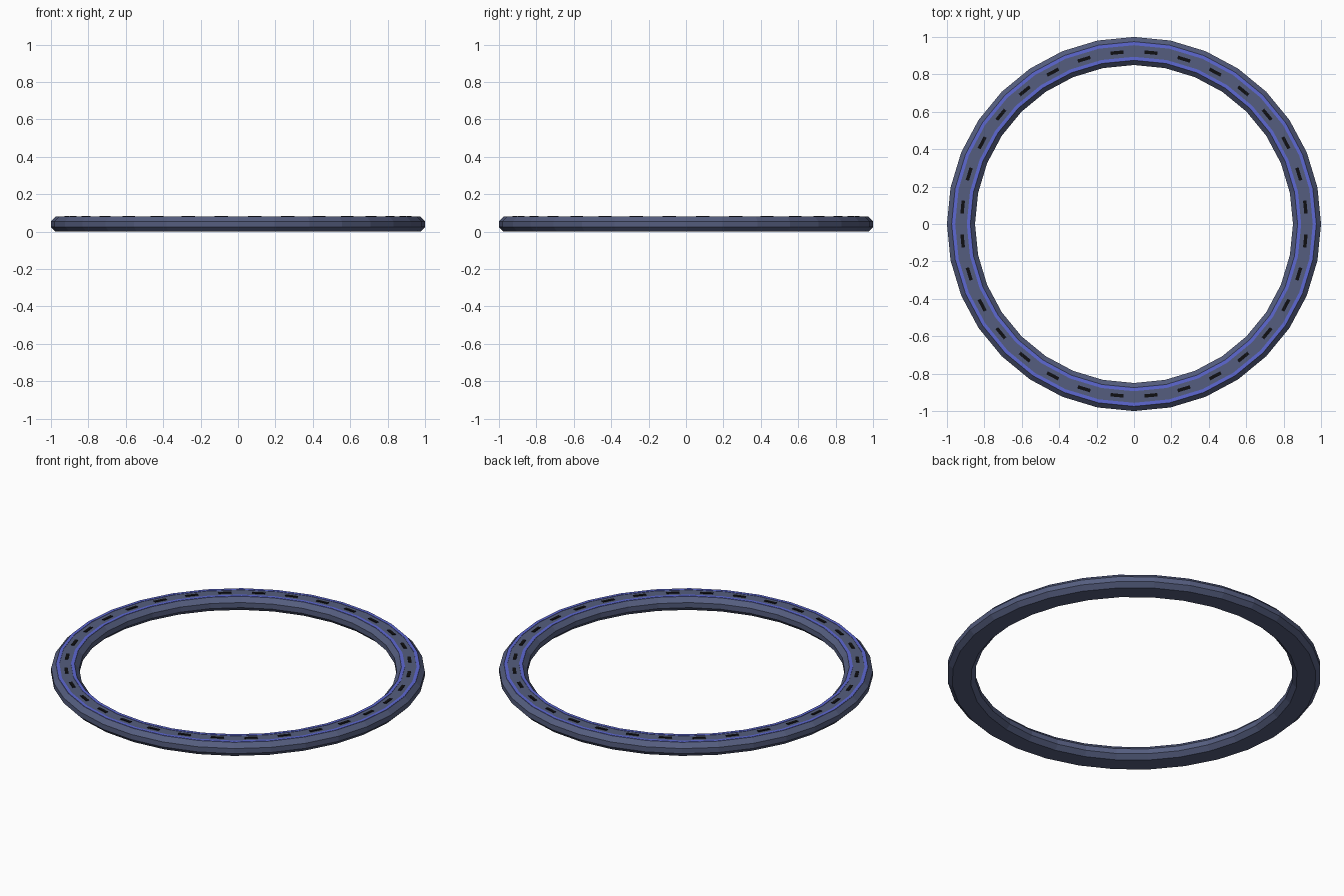
import bpy, bmesh
from math import sin, cos, pi
from mathutils import Matrix

if "Cube" in bpy.data.objects:
    bpy.data.objects.remove(bpy.data.objects["Cube"])

N = 32          # sides around the ring
R = 0.925       # centre line radius


def material(name, rgb):
    m = bpy.data.materials.new(name)
    m.diffuse_color = (*rgb, 1)
    m.use_nodes = True
    m.node_tree.nodes["Principled BSDF"].inputs["Base Color"].default_value = m.diffuse_color
    return m


def finish(name, bm, mat):
    bmesh.ops.recalc_face_normals(bm, faces=bm.faces)
    me = bpy.data.meshes.new(name)
    bm.to_mesh(me)
    bm.free()
    me.materials.append(mat)
    ob = bpy.data.objects.new(name, me)
    bpy.context.collection.objects.link(ob)
    return ob


def lathe(name, profile, mat):
    """Sweep a closed (radius, z) profile around the z axis."""
    bm = bmesh.new()
    rings = [[bm.verts.new((r * cos(2 * pi * i / N), r * sin(2 * pi * i / N), z))
              for r, z in profile] for i in range(N)]
    n = len(profile)
    for i in range(N):
        a, b = rings[i], rings[(i + 1) % N]
        for j in range(n):
            k = (j + 1) % n
            bm.faces.new((a[j], b[j], b[k], a[k]))
    return finish(name, bm, mat)


body = material("slate_blue", (0.09, 0.11, 0.21))
glow = material("bright_blue", (0.11, 0.14, 0.65))
black = material("black", (0.005, 0.005, 0.006))

# chamfered ring body
lathe("ring_body", [(0.875, 0), (0.975, 0), (1.0, 0.025), (1.0, 0.055),
                    (0.975, 0.08), (0.875, 0.08), (0.85, 0.055), (0.85, 0.025)], body)

# two blue edge stripes on the top
for name, r in (("inner_stripe", R - 0.04), ("outer_stripe", R + 0.04)):
    lathe(name, [(r - 0.009, 0.076), (r + 0.009, 0.076),
                 (r + 0.009, 0.082), (r - 0.009, 0.082)], glow)

# centre dashes, one on each flat
bm = bmesh.new()
for i in range(N):
    mat = (Matrix.Rotation(2 * pi * (i + 0.5) / N, 4, 'Z')
           @ Matrix.Translation((R * cos(pi / N), 0, 0.079))
           @ Matrix.Diagonal((0.018, 0.07, 0.008, 1)))
    bmesh.ops.create_cube(bm, size=1, matrix=mat)
finish("centre_dashes", bm, black)
